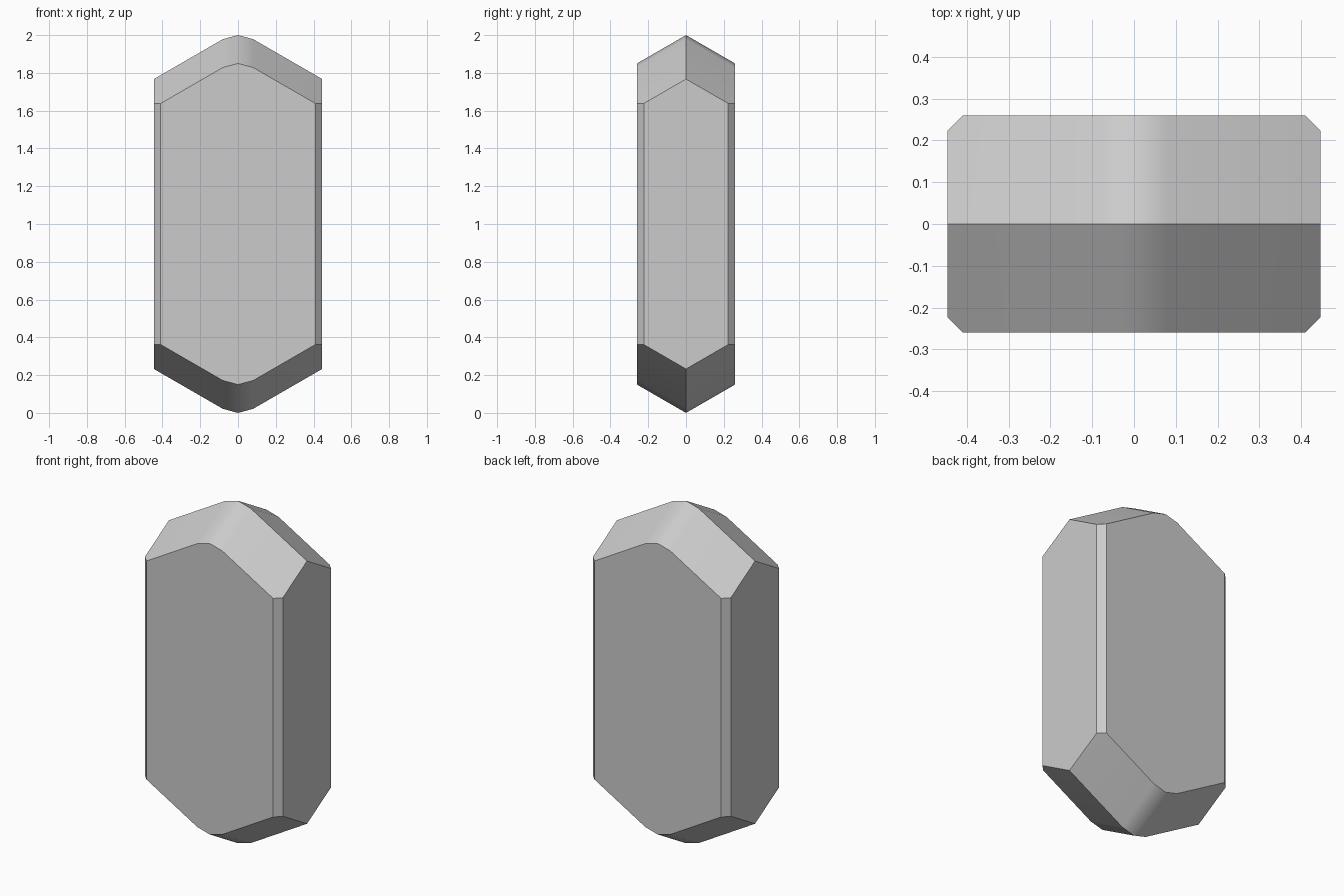
import bpy
import bmesh
import math

cube = bpy.data.objects.get("Cube")
if cube:
    bpy.data.objects.remove(cube, do_unlink=True)

HALF_X, HALF_Y, HALF_Z = 0.446, 0.26, 1.0
CHAMFER = 0.037       # cut on the upright corners
CREST = 0.08          # half width of the softened ridge
STEEP = math.tan(math.radians(30))
SHALLOW = math.tan(math.radians(15))


def roof(x, y):
    """Height of the pointed cap above the middle of the body."""
    drop = min(x, CREST) * SHALLOW + max(x - CREST, 0) * STEEP
    return HALF_Z - drop - y * STEEP


# One quarter of the cap outline and its ridges
quarter = [
    (0, 0), (CREST, 0), (HALF_X, 0),
    (0, HALF_Y), (CREST, HALF_Y),
    (HALF_X - CHAMFER, HALF_Y), (HALF_X, HALF_Y - CHAMFER),
]

# Mirror the quarter to all sides and both ends, then wrap it in a skin
points = {
    (sx * x, sy * y, HALF_Z + sz * roof(x, y))
    for x, y in quarter
    for sx in (-1, 1) for sy in (-1, 1) for sz in (-1, 1)
}
bm = bmesh.new()
for point in sorted(points):
    bm.verts.new(point)
bmesh.ops.convex_hull(bm, input=bm.verts[:])
bmesh.ops.dissolve_limit(bm, angle_limit=math.radians(2),
                         verts=bm.verts[:], edges=bm.edges[:])
bmesh.ops.recalc_face_normals(bm, faces=bm.faces[:])
mesh = bpy.data.meshes.new("crystal_body")
bm.to_mesh(mesh)
bm.free()

# Plain grey stone
grey = bpy.data.materials.new("light_grey")
grey.use_nodes = True
colour = (0.6, 0.6, 0.6, 1)
grey.diffuse_color = colour
grey.node_tree.nodes["Principled BSDF"].inputs["Base Color"].default_value = colour
mesh.materials.append(grey)

crystal = bpy.data.objects.new("crystal_body", mesh)
bpy.context.collection.objects.link(crystal)

# Soft crest, crisp edges elsewhere, flat shading on the broad faces
bpy.ops.object.select_all(action="DESELECT")
crystal.select_set(True)
bpy.context.view_layer.objects.active = crystal
bpy.ops.object.shade_smooth_by_angle(angle=math.radians(30))
weighted = crystal.modifiers.new("broad_face_normals", "WEIGHTED_NORMAL")
weighted.keep_sharp = True
